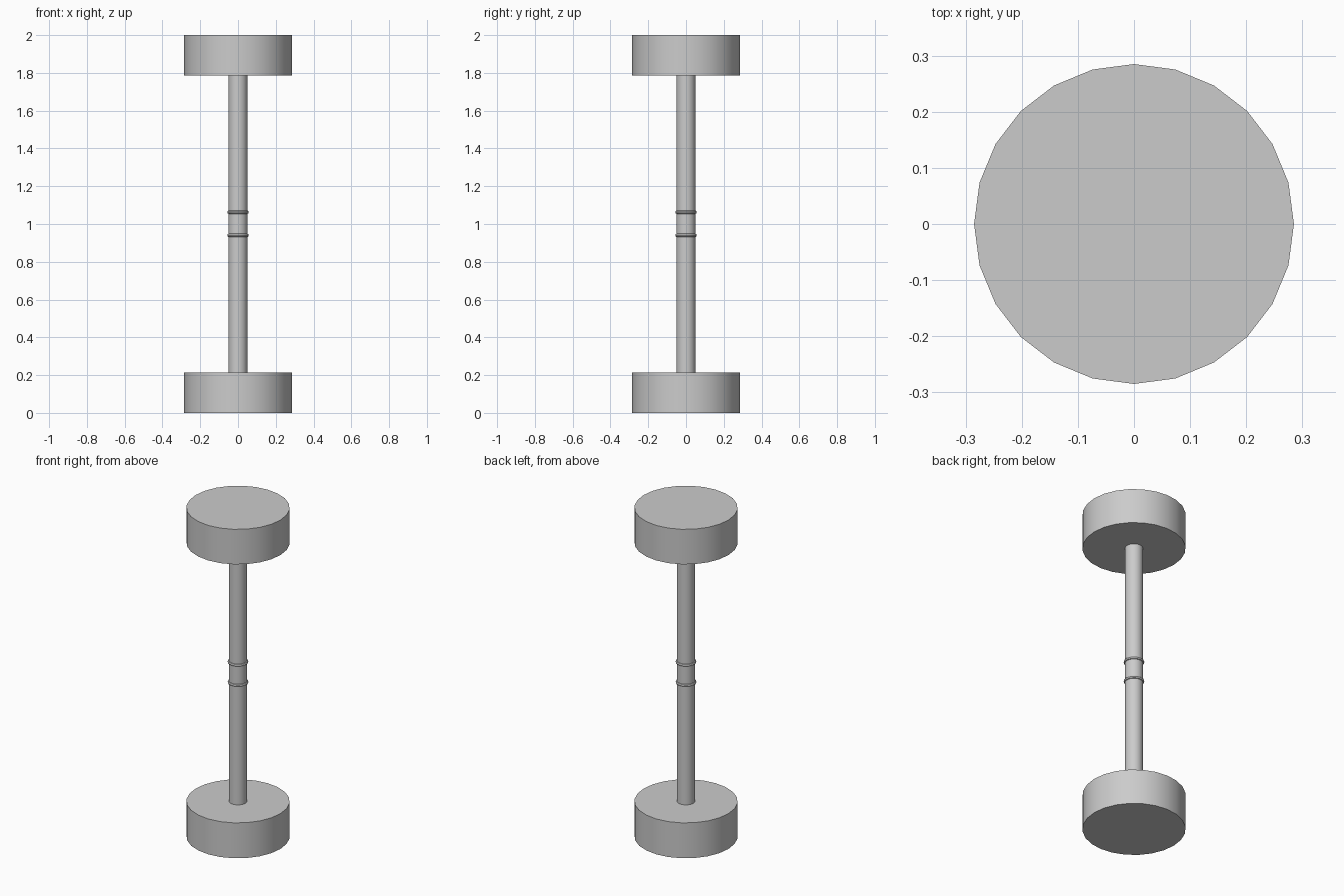
import bpy
import math

cube = bpy.data.objects.get("Cube")
if cube:
    bpy.data.objects.remove(cube, do_unlink=True)

# Single grey metal
metal = bpy.data.materials.new("grey_metal")
metal.use_nodes = True
grey = (0.6, 0.6, 0.6, 1)
metal.diffuse_color = grey
metal.node_tree.nodes["Principled BSDF"].inputs["Base Color"].default_value = grey


def finish(name):
    obj = bpy.context.object
    obj.name = name
    obj.data.materials.append(metal)
    bpy.ops.object.shade_smooth_by_angle(angle=math.radians(40))


def cylinder(name, radius, bottom, top):
    bpy.ops.mesh.primitive_cylinder_add(
        vertices=24, radius=radius, depth=top - bottom,
        location=(0, 0, (bottom + top) / 2))
    finish(name)


# Bar and its two end weights
cylinder("handle_bar", 0.05, 0.215, 1.787)
cylinder("lower_weight", 0.285, 0, 0.215)
cylinder("upper_weight", 0.285, 1.787, 2)

# Grip rings around the middle of the bar
for name, z in (("lower_grip_ring", 0.94), ("upper_grip_ring", 1.063)):
    bpy.ops.mesh.primitive_torus_add(
        major_segments=24, minor_segments=8, major_radius=0.047,
        minor_radius=0.01, location=(0, 0, z))
    finish(name)
